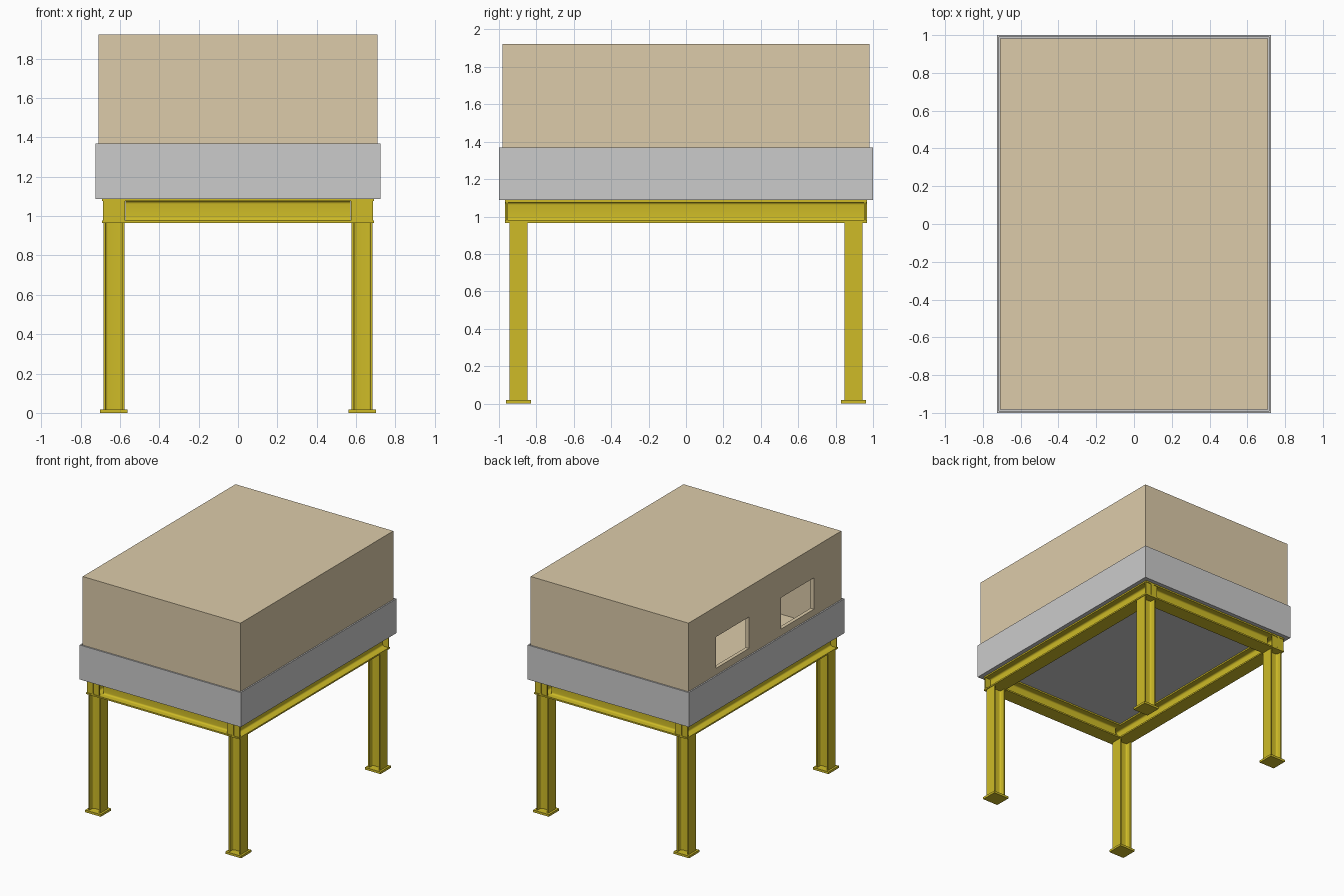
import bpy, bmesh, math
from mathutils import Matrix, Vector

if "Cube" in bpy.data.objects:
    bpy.data.objects.remove(bpy.data.objects["Cube"])


def material(name, rgb):
    m = bpy.data.materials.new(name)
    m.diffuse_color = (*rgb, 1)
    m.use_nodes = True
    m.node_tree.nodes["Principled BSDF"].inputs["Base Color"].default_value = m.diffuse_color
    return m


STEEL = material("yellow_steel", (0.62, 0.5, 0.02))
TAN = material("tan_cladding", (0.72, 0.6, 0.4))


def finish(bm, name, mat=None, smooth=False):
    me = bpy.data.meshes.new(name)
    bm.normal_update()
    bm.to_mesh(me)
    bm.free()
    ob = bpy.data.objects.new(name, me)
    bpy.context.collection.objects.link(ob)
    if mat:
        me.materials.append(mat)
    if smooth:
        bpy.ops.object.select_all(action='DESELECT')
        ob.select_set(True)
        bpy.context.view_layer.objects.active = ob
        bpy.ops.object.shade_smooth_by_angle(angle=math.radians(35))
    return ob


def box_bm(lo, hi):
    lo, hi = Vector(lo), Vector(hi)
    bm = bmesh.new()
    bmesh.ops.create_cube(bm, size=1, matrix=Matrix.Translation((lo + hi) / 2)
                          @ Matrix.Diagonal((*(hi - lo), 1)))
    bm.normal_update()
    return bm


def i_section(depth, width, flange, web, r, seg=5):
    """Outline of a rolled I section; depth runs along the second axis."""
    a, b = width / 2, depth / 2
    cx, cy = web / 2 + r, b - flange - r
    q = [(a, b), (a, b - flange)]
    for i in range(seg + 1):
        t = math.pi / 2 * (1 + i / seg)
        q.append((cx + r * math.cos(t), cy + r * math.sin(t)))
    right = q + [(x, -y) for x, y in reversed(q)]
    return right + [(-x, -y) for x, y in right]


def i_beam(name, section, centre, u, v, length):
    """Extrude a section whose axes are u and v along u x v, centred."""
    u, v, c = Vector(u), Vector(v), Vector(centre)
    w = u.cross(v)
    bm = bmesh.new()
    face = bm.faces.new([bm.verts.new(c + u * x + v * y - w * length / 2)
                         for x, y in section])
    ext = bmesh.ops.extrude_face_region(bm, geom=[face], use_keep_orig=True)
    bmesh.ops.translate(bm, vec=w * length,
                        verts=[e for e in ext["geom"] if isinstance(e, bmesh.types.BMVert)])
    bmesh.ops.recalc_face_normals(bm, faces=bm.faces)
    return finish(bm, name, STEEL, True)


X, Y, Z = (1, 0, 0), (0, 1, 0), (0, 0, 1)
BX, CY = 0.631, 0.896
beam = i_section(0.122, 0.118, 0.012, 0.009, 0.014)
column = i_section(0.107, 0.097, 0.011, 0.008, 0.013)

# Steel frame: side beams, cross beams, end plates, columns and feet
for sx, side in ((-1, "left"), (1, "right")):
    i_beam(f"{side}_beam", beam, (sx * BX, 0, 1.027), X, Z, 1.934)
    for sy, end in ((-1, "front"), (1, "back")):
        tag = f"{end}_{side}"
        x, y = sx * BX, sy * CY
        finish(box_bm((x - 0.056, sy * 0.957 - 0.005, 0.977),
                      (x + 0.056, sy * 0.957 + 0.005, 1.077)), f"{tag}_end_plate", STEEL)
        i_beam(f"{tag}_column", column, (x, y, 0.492), Y, X, 0.948)
        finish(box_bm((x - 0.07, y - 0.066, 0), (x + 0.07, y + 0.066, 0.018)),
               f"{tag}_foot", STEEL)
for sy, end in ((-1, "front"), (1, "back")):
    i_beam(f"{end}_beam", beam, (0, sy * 0.907, 1.027), Y, Z, 1.144)

# Grey tray around the lower part of the cabin, open inside the rim
bm = box_bm((-0.725, -1, 1.088), (0.725, 1, 1.368))
top = max(bm.faces, key=lambda f: f.calc_center_median().z)
bmesh.ops.inset_region(bm, faces=[top], thickness=0.016)
bmesh.ops.delete(bm, geom=[top], context='FACES')
finish(bm, "base_tray")

# Cabin shell with two window openings in the left wall
bm = box_bm((-0.71, -0.982, 1.1), (0.71, 0.982, 1.922))
cuts = [((0, y, 0), Y) for y in (-0.63, -0.205, 0.205, 0.63)]
cuts += [((0, 0, z), Z) for z in (1.42, 1.675)]
for co, no in cuts:
    wall = [f for f in bm.faces if f.calc_center_median().x < -0.709]
    geom = wall + list({e for f in wall for e in f.edges}) + list({v for f in wall for v in f.verts})
    bmesh.ops.bisect_plane(bm, geom=geom, plane_co=co, plane_no=no)
bm.normal_update()
holes = []
for f in bm.faces:
    c = f.calc_center_median()
    if c.x < -0.709 and 0.21 < abs(c.y) < 0.62 and 1.43 < c.z < 1.67:
        holes.append(f)
bmesh.ops.inset_individual(bm, faces=holes, thickness=0, depth=-0.03)
bmesh.ops.delete(bm, geom=holes, context='FACES')
finish(bm, "cabin", TAN)
